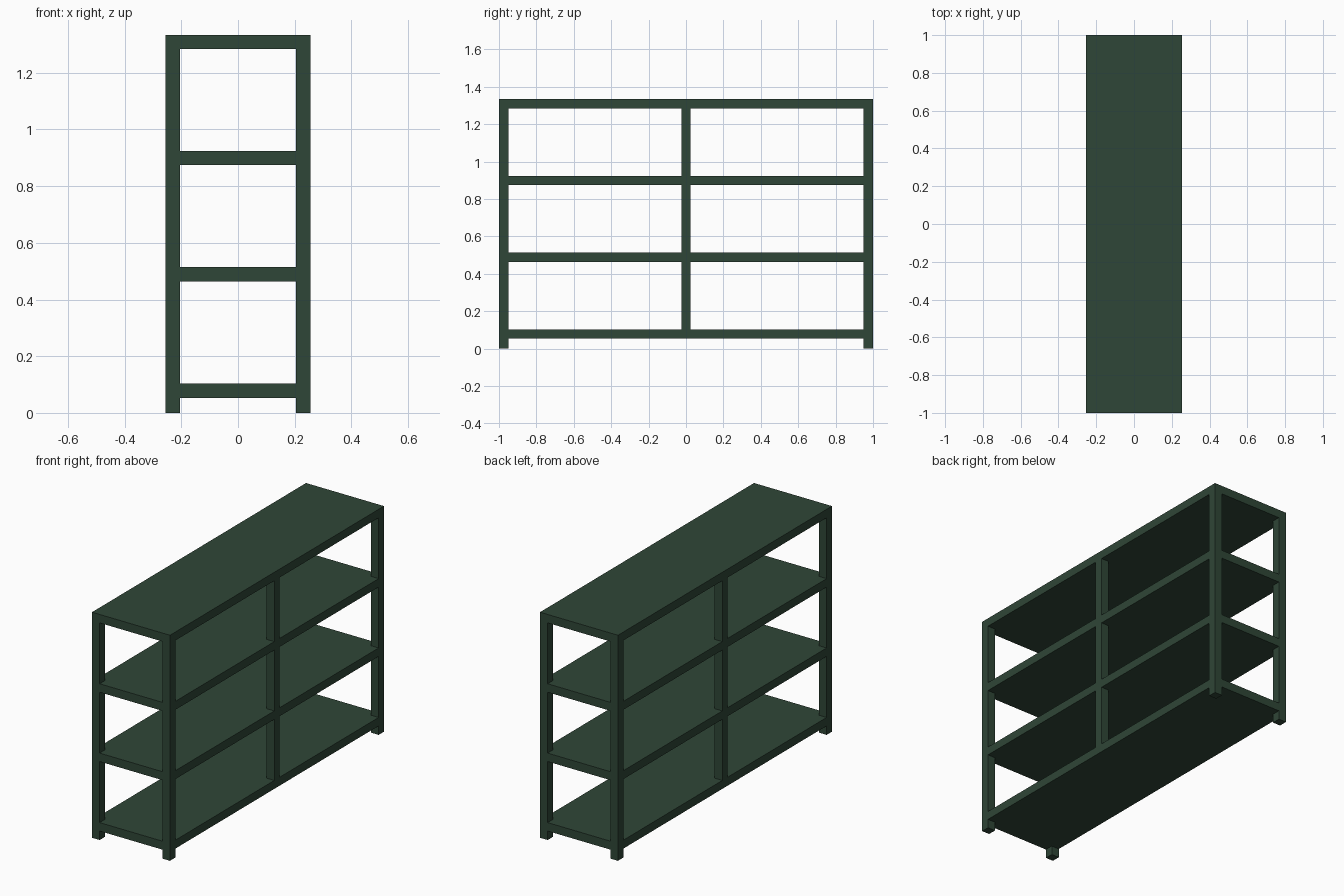
import bpy
import bmesh
from mathutils import Matrix, Vector

cube = bpy.data.objects.get("Cube")
if cube:
    bpy.data.objects.remove(cube, do_unlink=True)

HALF_X, HALF_Y = 0.255, 1.0
T = 0.05                                   # post width and shelf thickness
SHELF_Z = [0.053, 0.464, 0.874, 1.284]     # underside of each shelf

green = bpy.data.materials.new("dark green")
green.use_nodes = True
colour = (0.028, 0.061, 0.038, 1.0)
green.diffuse_color = colour
green.node_tree.nodes["Principled BSDF"].inputs["Base Color"].default_value = colour


def boxes(name, spans):
    """One object made of boxes, each given by its low and high corner."""
    bm = bmesh.new()
    for lo, hi in spans:
        lo, hi = Vector(lo), Vector(hi)
        bmesh.ops.create_cube(
            bm, size=1,
            matrix=Matrix.Translation((lo + hi) / 2) @ Matrix.Diagonal((*(hi - lo), 1)))
    mesh = bpy.data.meshes.new(name)
    bm.to_mesh(mesh)
    bm.free()
    mesh.materials.append(green)
    obj = bpy.data.objects.new(name, mesh)
    bpy.context.collection.objects.link(obj)
    return obj


# Full-size shelf boards
for name, z in zip(("bottom_shelf", "lower_shelf", "upper_shelf", "top_shelf"), SHELF_Z):
    boxes(name, [((-HALF_X, -HALF_Y, z), (HALF_X, HALF_Y, z + T))])

# Vertical gaps between boards, filled by the post sections
gaps = [(a + T, b) for a, b in zip(SHELF_Z, SHELF_Z[1:])]
foot = (0, SHELF_Z[0])


def post(name, x, y, sections):
    h = T / 2
    boxes(name, [((x - h, y - h, a), (x + h, y + h, b)) for a, b in sections])


# Corner posts reach the floor; middle posts start on the bottom shelf
for side, sx in (("left", 1), ("right", -1)):
    x = sx * (HALF_X - T / 2)
    post(f"front_{side}_post", x, -HALF_Y + T / 2, [foot] + gaps)
    post(f"back_{side}_post", x, HALF_Y - T / 2, [foot] + gaps)
    post(f"middle_{side}_post", x, 0, gaps)
